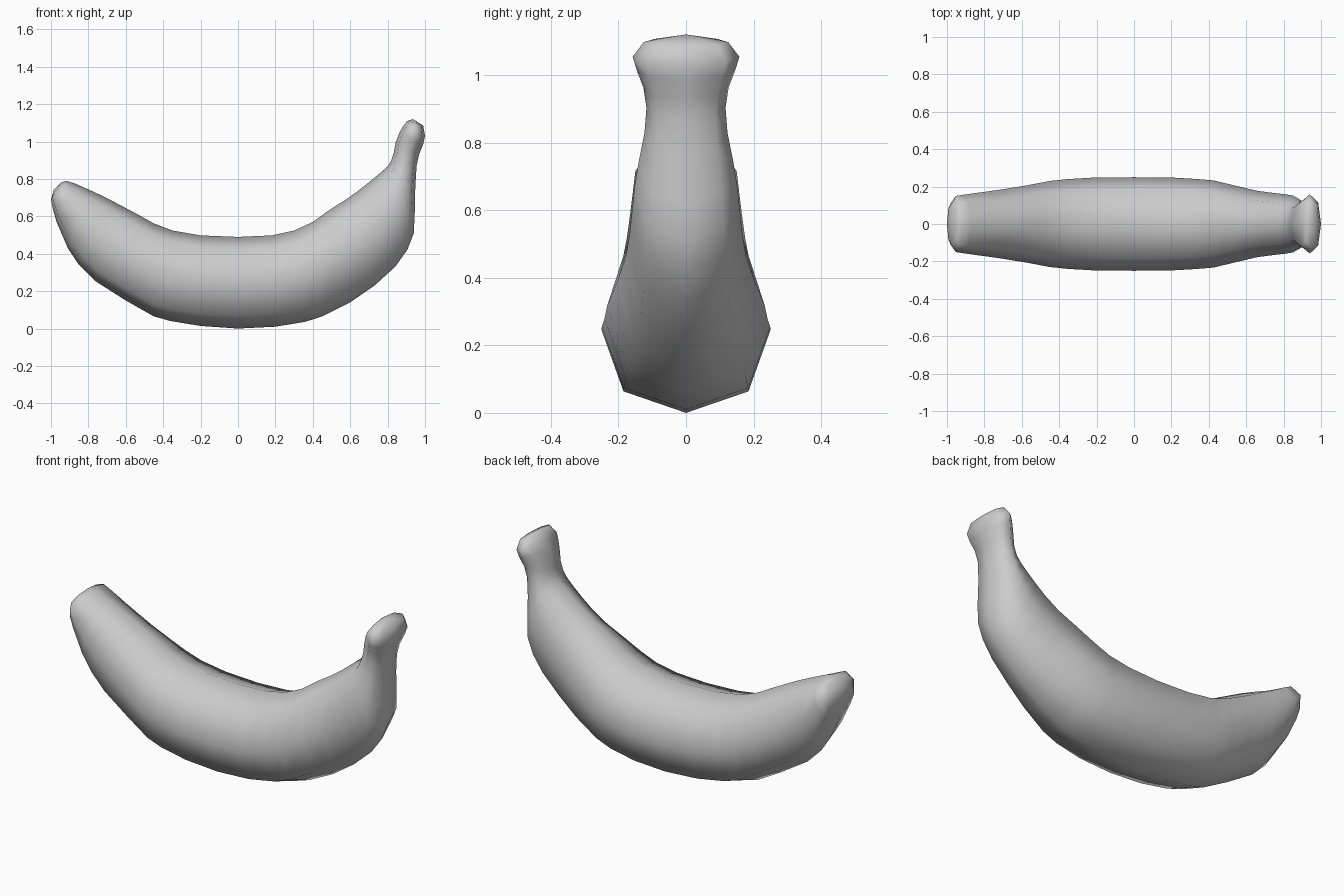
import bpy, bmesh
from mathutils import Vector

# Each ring: inner-curve x,z, outer-curve x,z, half width in y
RINGS = [
    (-0.945, 0.782, -1.000, 0.690, 0.110),   # blunt tip
    (-0.915, 0.790, -0.990, 0.640, 0.150),
    (-0.870, 0.775, -0.970, 0.570, 0.155),
    (-0.780, 0.735, -0.910, 0.430, 0.166),
    (-0.700, 0.697, -0.850, 0.340, 0.175),
    (-0.620, 0.655, -0.765, 0.255, 0.187),
    (-0.530, 0.607, -0.600, 0.150, 0.208),
    (-0.450, 0.562, -0.450, 0.065, 0.230),
    (-0.350, 0.524, -0.360, 0.040, 0.240),
    (-0.200, 0.498, -0.200, 0.014, 0.249),   # thick middle
    (0.000, 0.490, 0.000, 0.000, 0.250),
    (0.180, 0.498, 0.200, 0.010, 0.249),
    (0.300, 0.524, 0.360, 0.036, 0.241),
    (0.400, 0.570, 0.450, 0.065, 0.233),
    (0.490, 0.635, 0.600, 0.140, 0.204),
    (0.580, 0.692, 0.730, 0.230, 0.178),
    (0.650, 0.742, 0.840, 0.330, 0.166),
    (0.710, 0.790, 0.905, 0.420, 0.159),
    (0.760, 0.832, 0.940, 0.510, 0.152),
    (0.798, 0.865, 0.945, 0.620, 0.140),
    (0.818, 0.895, 0.948, 0.760, 0.123),     # stalk
    (0.832, 0.935, 0.955, 0.870, 0.117),
    (0.843, 0.995, 0.968, 0.930, 0.126),
    (0.862, 1.045, 0.990, 0.985, 0.146),
    (0.880, 1.078, 1.000, 1.030, 0.158),     # flared stalk end
    (0.905, 1.110, 0.990, 1.085, 0.125),
]
D = 0.74
OCTAGON = [(0, 1), (D, D), (1, 0), (D, -D), (0, -1), (-D, -D), (-1, 0), (-D, D)]

bm = bmesh.new()
loops = []
for xi, zi, xo, zo, w in RINGS:
    inner, outer = Vector((xi, 0, zi)), Vector((xo, 0, zo))
    mid, half = (inner + outer) / 2, (inner - outer) / 2
    loops.append([bm.verts.new(mid + half * v + Vector((0, w * u, 0))) for u, v in OCTAGON])

# Skin between neighbouring rings
for a, b in zip(loops, loops[1:]):
    for i in range(8):
        j = (i + 1) % 8
        bm.faces.new((a[i], a[j], b[j], b[i]))

# Rounded caps
for loop, tip in ((loops[0], (-0.985, 0, 0.742)), (loops[-1], (0.935, 0, 1.12))):
    c = bm.verts.new(tip)
    for i in range(8):
        bm.faces.new((loop[i], loop[(i + 1) % 8], c))
bmesh.ops.recalc_face_normals(bm, faces=bm.faces)

mesh = bpy.data.meshes.new("banana")
bm.to_mesh(mesh)
bm.free()
mesh.shade_smooth()
banana = bpy.data.objects.new("banana", mesh)
bpy.context.collection.objects.link(banana)
